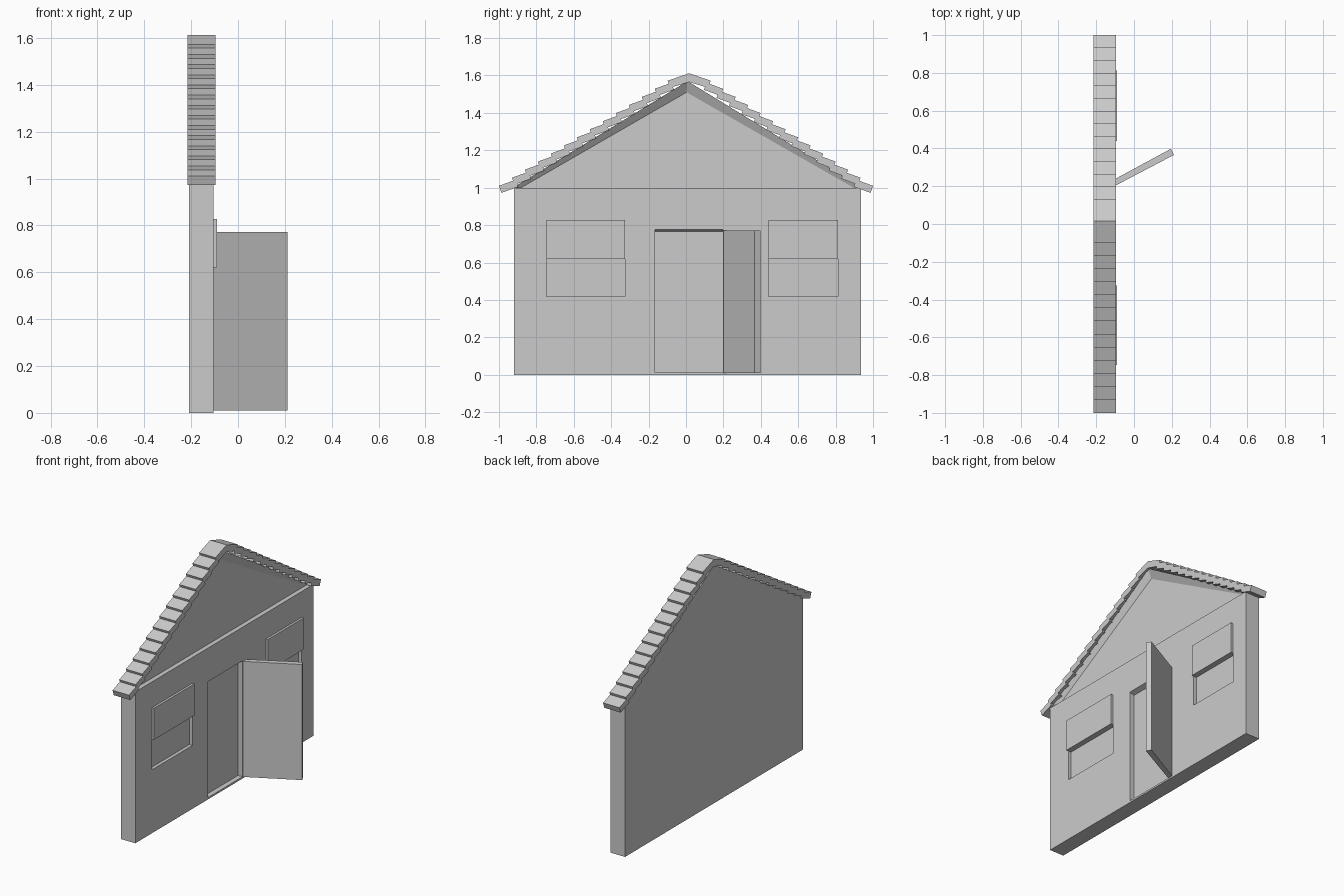
import bpy, bmesh
from mathutils import Vector

if "Cube" in bpy.data.objects:
    bpy.data.objects.remove(bpy.data.objects["Cube"])


def make(name, ring_a, ring_b):
    """Solid lofted between two matching rings of 3D points."""
    bm = bmesh.new()
    a = [bm.verts.new(p) for p in ring_a]
    b = [bm.verts.new(p) for p in ring_b]
    bm.faces.new(a)
    bm.faces.new(b[::-1])
    for i in range(len(a)):
        j = (i + 1) % len(a)
        bm.faces.new((a[i], b[i], b[j], a[j]))
    bmesh.ops.recalc_face_normals(bm, faces=bm.faces)
    mesh = bpy.data.meshes.new(name)
    bm.to_mesh(mesh)
    bm.free()
    ob = bpy.data.objects.new(name, mesh)
    bpy.context.collection.objects.link(ob)
    return ob


def prism(name, x0, x1, pts, pts1=None):
    """Loft a (y, z) outline from x0 to x1."""
    return make(name, [(x0, y, z) for y, z in pts],
                [(x1, y, z) for y, z in (pts1 or pts)])


def rect(y0, y1, z0, z1):
    return [(y0, z0), (y1, z0), (y1, z1), (y0, z1)]


def cut(target, cutter):
    m = target.modifiers.new("cut", 'BOOLEAN')
    m.operation, m.solver, m.object = 'DIFFERENCE', 'EXACT', cutter
    bpy.context.view_layer.objects.active = target
    bpy.ops.object.modifier_apply(modifier=m.name)
    bpy.data.objects.remove(cutter)


FRONT = -0.105

# Wall slab with gable top
wall = prism("wall", -0.21, FRONT,
             [(-0.92, 0), (0.935, 0), (0.935, 1.003), (0.008, 1.57), (-0.92, 1.003)])

# Recessed gable with sloping upper sides
cut(wall, prism("gable_cutter", -0.135, -0.1,
                [(-0.885, 0.998), (0.9, 0.998), (0.003, 1.51)],
                [(-0.96, 0.998), (0.975, 0.998), (0.008, 1.59)]))

# Door recess
cut(wall, prism("door_cutter", -0.138, -0.08, rect(-0.165, 0.197, 0.012, 0.765),
                rect(-0.165, 0.197, 0.012, 0.785)))

# Windows: shallow recess with a raised upper sash
for side, y0, y1 in (("left", -0.747, -0.325), ("right", 0.44, 0.812)):
    cut(wall, prism("window_cutter", -0.127, -0.08, rect(y0, y1, 0.418, 0.70)))
    prism(side + "_window_sash", -0.15, -0.09, rect(y0, y1, 0.62, 0.828))

# Open door leaf
plan = [(-0.11, 0.197), (0.212, 0.366), (0.195, 0.398), (-0.11, 0.233)]
make("open_door", [(x, y, 0.01) for x, y in plan], [(x, y, 0.772) for x, y in plan])

# Overlapping roof tiles on both slopes
RIDGE, ROWS = 0.017, 14
for side, s in (("right", 1), ("left", -1)):
    along = Vector((s * 0.94, -0.342))
    drop = Vector((s * -0.342, -0.94)) * 0.04
    first, last = Vector((RIDGE + s * 0.115, 1.572)), Vector((s * 1.0, 1.01))
    for i in range(ROWS):
        tip = first.lerp(last, i / (ROWS - 1))
        if i == 0:
            pts = [(RIDGE, 1.612), tip, tip + drop, (RIDGE, 1.565)]
        else:
            top = tip - along * 0.095
            pts = [top, tip, tip + drop, top + drop]
        prism(f"{side}_roof_tile_{i + 1}", -0.215, -0.095, pts)
